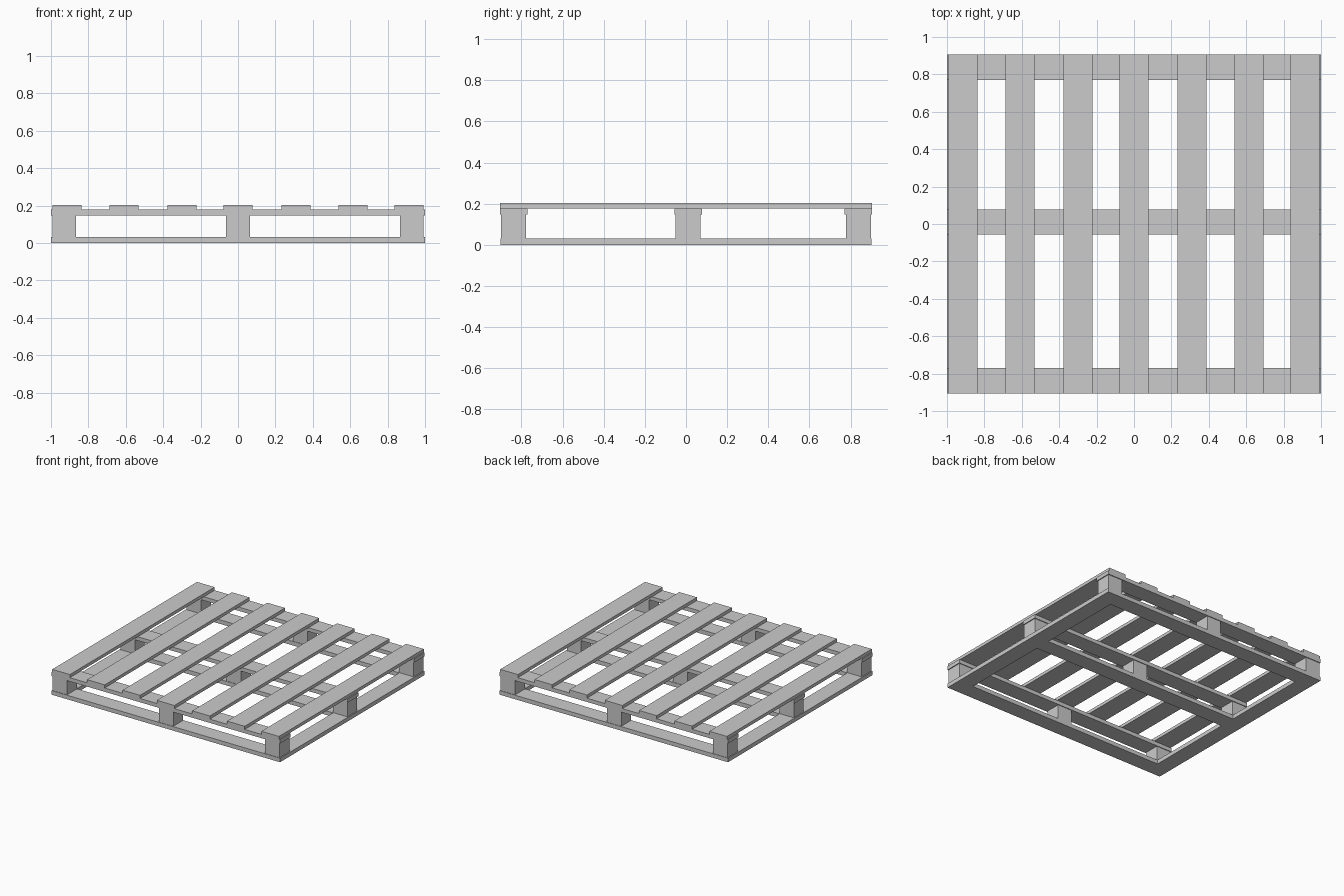
import bpy

if "Cube" in bpy.data.objects:
    bpy.data.objects.remove(bpy.data.objects["Cube"])


def box(name, x0, x1, y0, y1, z0, z1):
    bpy.ops.mesh.primitive_cube_add(
        size=1, location=((x0 + x1) / 2, (y0 + y1) / 2, (z0 + z1) / 2))
    ob = bpy.context.object
    ob.name = name
    ob.scale = (x1 - x0, y1 - y0, z1 - z0)
    bpy.ops.object.transform_apply(location=False, rotation=False, scale=True)
    return ob


Z_BASE, Z_BLOCK, Z_STRINGER, Z_TOP = 0.032, 0.148, 0.178, 0.203
HALF_X, HALF_Y, BOARD = 1.0, 0.905, 0.13
rows = {"front": -0.838, "middle": 0.01, "back": 0.838}
columns = {"left": -0.93, "centre": 0.0, "right": 0.93}

# Bottom frame: three boards across, closed at both ends
for row, y in rows.items():
    box(f"bottom_board_{row}", -HALF_X, HALF_X, y - BOARD / 2, y + BOARD / 2, 0, Z_BASE)
inner_y = rows["back"] - BOARD / 2
for side, s in (("left", -1), ("right", 1)):
    x = s * (HALF_X - BOARD / 2)
    for part, y0, y1 in (("front", -inner_y, rows["middle"] - BOARD / 2),
                         ("back", rows["middle"] + BOARD / 2, inner_y)):
        box(f"bottom_end_board_{side}_{part}", x - BOARD / 2, x + BOARD / 2, y0, y1, 0, Z_BASE)

# Nine spacer blocks
for row, y in rows.items():
    for col, x in columns.items():
        box(f"block_{row}_{col}", x - 0.063, x + 0.063, y - 0.061, y + 0.061, Z_BASE, Z_BLOCK)

# Upper cross boards
for row, y in rows.items():
    box(f"stringer_{row}", -HALF_X, HALF_X, y - 0.067, y + 0.067, Z_BLOCK, Z_STRINGER)

# Seven deck slats
for i, x in enumerate((-0.915, -0.61, -0.3, 0.0, 0.31, 0.615, 0.915)):
    box(f"deck_slat_{i + 1}", x - 0.077, x + 0.077, -HALF_Y, HALF_Y, Z_STRINGER, Z_TOP)
